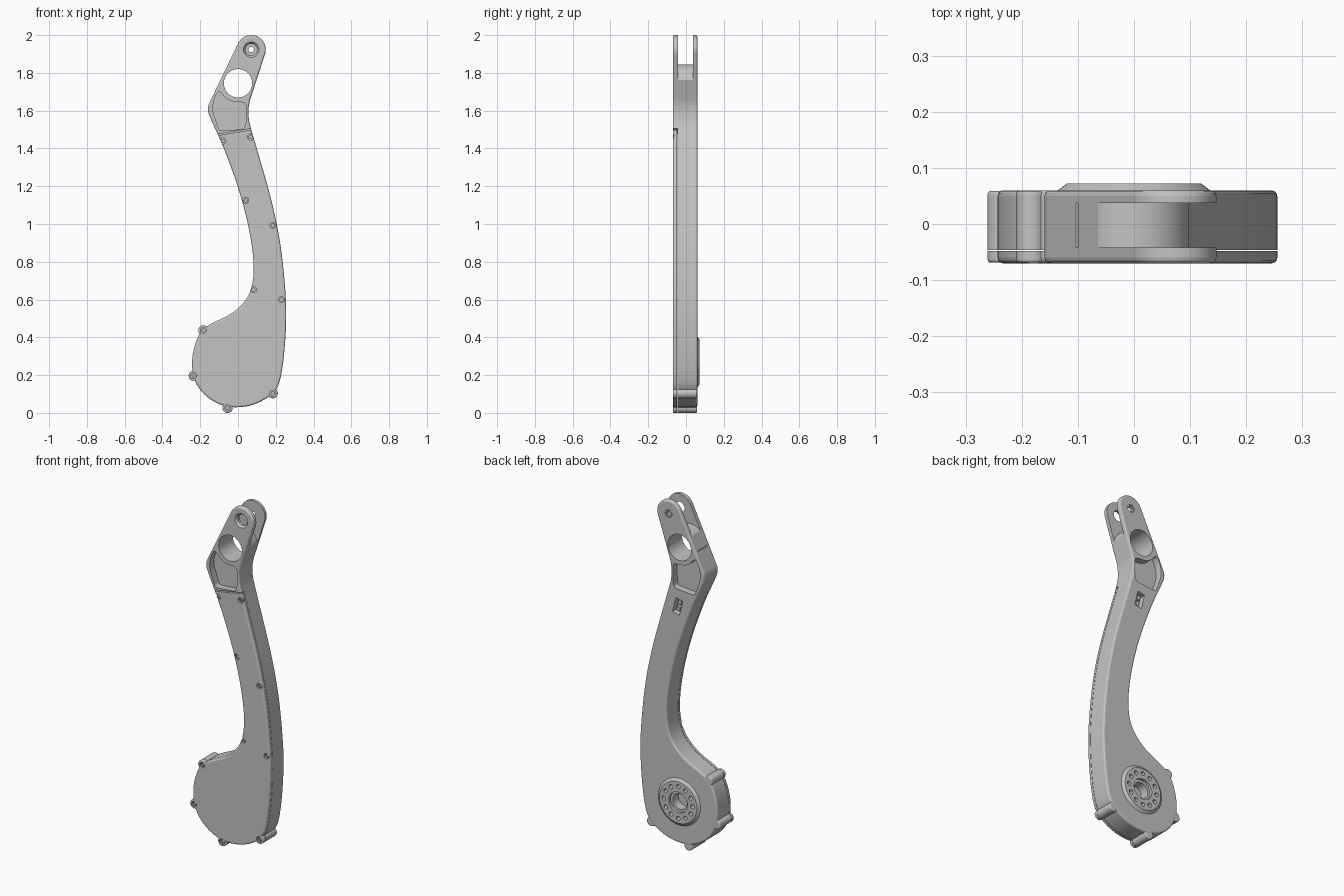
import bpy, bmesh
from math import sin, cos, radians, pi, hypot

old = bpy.data.objects.get("Cube")
if old:
    bpy.data.objects.remove(old, do_unlink=True)

grey = bpy.data.materials.new("satin_grey")
grey.use_nodes = True
grey.diffuse_color = (0.55, 0.55, 0.55, 1)
grey.node_tree.nodes["Principled BSDF"].inputs["Base Color"].default_value = grey.diffuse_color

FRONT, BACK = -0.07, 0.06


def circle(x, z, r, n=40, start=0.0, end=2 * pi):
    return [(x + r * cos(start + (end - start) * i / n),
             z + r * sin(start + (end - start) * i / n)) for i in range(n)]


def soften(pts, closed=False, rounds=3):
    """Round a polyline by repeated corner cutting."""
    for _ in range(rounds):
        pairs = list(zip(pts, pts[1:] + pts[:1])) if closed else list(zip(pts, pts[1:]))
        cut = []
        for (ax, az), (bx, bz) in pairs:
            for t in (0.25, 0.75):
                cut.append((ax + (bx - ax) * t, az + (bz - az) * t))
        pts = cut if closed else [pts[0]] + cut + [pts[-1]]
    return pts


def inset(pts, d):
    """Move a counter-clockwise outline inwards."""
    out = []
    for i, (x, z) in enumerate(pts):
        (ax, az), (bx, bz) = pts[i - 1], pts[(i + 1) % len(pts)]
        size = hypot(bx - ax, bz - az)
        out.append((x - d * (bz - az) / size, z + d * (bx - ax) / size))
    return out


def rounded(pts, y0, y1, r):
    """Rings of a plate whose front and back rims are rounded."""
    steps = [(r * (1 - sin(a)), r * (1 - cos(a))) for a in (0, pi / 6, pi / 3, pi / 2)]
    front = [(inset(pts, d), y0 + h) for d, h in steps]
    back = [(inset(pts, d), y1 - h) for d, h in reversed(steps)]
    return front + back


def plain(pts, y0, y1, back_pts=None):
    return [(pts, y0), (back_pts or pts, y1)]


def solid(name, *shapes):
    """One object from shapes, each a list of (outline, y) rings."""
    bm = bmesh.new()
    for rings in shapes:
        loops = [[bm.verts.new((x, y, z)) for x, z in pts] for pts, y in rings]
        bm.faces.new(loops[0])
        bm.faces.new(loops[-1][::-1])
        n = len(loops[0])
        for lo, hi in zip(loops, loops[1:]):
            for i in range(n):
                j = (i + 1) % n
                bm.faces.new((lo[j], lo[i], hi[i], hi[j]))
    bmesh.ops.recalc_face_normals(bm, faces=bm.faces)
    mesh = bpy.data.meshes.new(name)
    bm.to_mesh(mesh)
    bm.free()
    mesh.materials.append(grey)
    obj = bpy.data.objects.new(name, mesh)
    bpy.context.collection.objects.link(obj)
    return obj


def combine(obj, tool, operation='DIFFERENCE'):
    mod = obj.modifiers.new("combine", 'BOOLEAN')
    mod.operation, mod.object, mod.solver = operation, tool, 'EXACT'
    bpy.context.view_layer.objects.active = obj
    bpy.ops.object.modifier_apply(modifier=mod.name)
    bpy.data.objects.remove(tool, do_unlink=True)


# Arm silhouette: rounded eye on top, curved shank, wide round foot
eye = (0.07, 1.923)
hole = (0.0, 1.745)
shank = soften([
    (0.001, 1.957), (-0.07, 1.81), (-0.14, 1.665), (-0.166, 1.61), (-0.14, 1.545),
    (-0.105, 1.47), (-0.07, 1.39), (0, 1.2), (0.05, 1.02), (0.08, 0.85),
    (0.085, 0.72), (0.06, 0.62), (0, 0.55), (-0.06, 0.51), (-0.15, 0.47),
    (-0.2, 0.43), (-0.23, 0.36), (-0.245, 0.28), (-0.24, 0.2), (-0.21, 0.13),
    (-0.15, 0.07), (-0.07, 0.033), (0, 0.028), (0.08, 0.04), (0.16, 0.08),
    (0.21, 0.13), (0.23, 0.2), (0.247, 0.33), (0.257, 0.5), (0.252, 0.65),
    (0.226, 0.9), (0.18, 1.12), (0.12, 1.33), (0.07, 1.5), (0.055, 1.56),
    (0.056, 1.63), (0.075, 1.69), (0.143, 1.899)])
arc = circle(*eye, 0.077, 24, radians(-18), radians(154))[1:]
arm = solid("arm_housing", rounded(shank + arc, FRONT, BACK, 0.01))

# Screw lobes around the foot, and the round boss on the back
lobe_spots = [(-0.183, 0.437), (-0.234, 0.197), (-0.055, 0.027), (0.184, 0.104)]
edge_spots = [(-0.08, 1.44), (0.066, 1.46), (0.041, 1.125),
              (0.185, 0.993), (0.081, 0.652), (0.231, 0.6)]
combine(arm, solid("lobes", *[rounded(circle(x, z, 0.027), FRONT + 0.001, BACK - 0.001, 0.006)
                              for x, z in lobe_spots]), 'UNION')
hub = (0.0, 0.27)
combine(arm, solid("boss", plain(circle(*hub, 0.15, 64), 0.049, 0.072,
                                 circle(*hub, 0.12, 64))), 'UNION')

# Fork slot, wrapped over the round wall of the large hole
slot = solid("slot", plain([(-0.3, 1.74), (0.3, 1.74), (0.3, 2.2), (-0.3, 2.2)], -0.042, 0.037))
combine(slot, solid("slot_wall", plain(circle(*hole, 0.1, 64), -0.2, 0.2)))
combine(arm, slot)

# Large hole, pin holes and the two lightening pockets
pocket = soften([(-0.136, 1.6), (-0.128, 1.66), (-0.105, 1.705), (-0.085, 1.69),
                 (-0.06, 1.66), (-0.02, 1.646), (0.025, 1.645), (0.042, 1.637),
                 (0.043, 1.6), (0.042, 1.53), (0.033, 1.503), (0, 1.5),
                 (-0.075, 1.493), (-0.1, 1.495), (-0.11, 1.53)], closed=True)
combine(arm, solid("holes",
                   plain(circle(*hole, 0.075, 64), -0.2, 0.2),
                   plain(pocket, -0.2, -0.03), plain(pocket, 0.02, 0.2),
                   plain(circle(*eye, 0.031), -0.2, -0.01),
                   plain(circle(*eye, 0.014), 0.01, 0.2)))
combine(arm, solid("pin_recesses",
                   plain(circle(*eye, 0.042), FRONT - 0.001, -0.058, circle(*eye, 0.0315)),
                   plain(circle(*eye, 0.022), 0.052, 0.2)))

# Hub bore with a step and a ring of bolt holes
bolts = circle(*hub, 0.092, 12)
combine(arm, solid("bore", plain(circle(*hub, 0.045, 48), 0.005, 0.2),
                   *[plain(circle(x, z, 0.012, 20), 0.045, 0.2) for x, z in bolts]))
combine(arm, solid("bore_step", plain(circle(*hub, 0.06, 48), 0.056, 0.2)))


# Slanted connector window on the back
def slanted(x, z, w, h):
    lean = radians(14)
    return [(x + a * w * cos(lean) - b * h * sin(lean), z + a * w * sin(lean) + b * h * cos(lean))
            for a, b in ((-0.5, -0.5), (0.5, -0.5), (0.5, 0.5), (-0.5, 0.5))]


combine(arm, solid("window", plain(slanted(0.012, 1.4, 0.045, 0.09), 0.025, 0.2)))
solid("connector", plain(slanted(0.007, 1.42, 0.02, 0.026), 0.02, 0.048),
      plain(slanted(0.016, 1.382, 0.02, 0.026), 0.02, 0.048))

# Screw recesses in the front
spots = lobe_spots + edge_spots
combine(arm, solid("screw_recesses", *[plain(circle(x, z, 0.016, 24), -0.2, -0.055)
                                       for x, z in spots]))

# Split the front cover from the housing, leaving a fine seam
cover = arm.copy()
cover.data = arm.data.copy()
cover.name = "front_cover"
bpy.context.collection.objects.link(cover)


def cover_zone(drop, y):
    low = [(-0.5, -0.2), (0.5, -0.2)]
    return solid("zone", plain(low + [(0.5, 1.577 - drop), (-0.5, 1.41 - drop)], -0.2, y))


combine(arm, cover_zone(0, -0.046))
combine(cover, cover_zone(0.007, -0.048), 'INTERSECT')

# Socket-head screws
screws = solid("cover_screws", *[plain(circle(x, z, 0.011, 20), -0.065, -0.054)
                                 for x, z in spots])
combine(screws, solid("sockets", *[plain(circle(x, z, 0.006, 6), -0.2, -0.06)
                                   for x, z in spots]))

# Smooth curved walls, keep machined edges crisp
for obj in bpy.context.scene.objects:
    obj.select_set(obj in (arm, cover, screws))
bpy.context.view_layer.objects.active = arm
bpy.ops.object.shade_smooth_by_angle(angle=radians(14))
